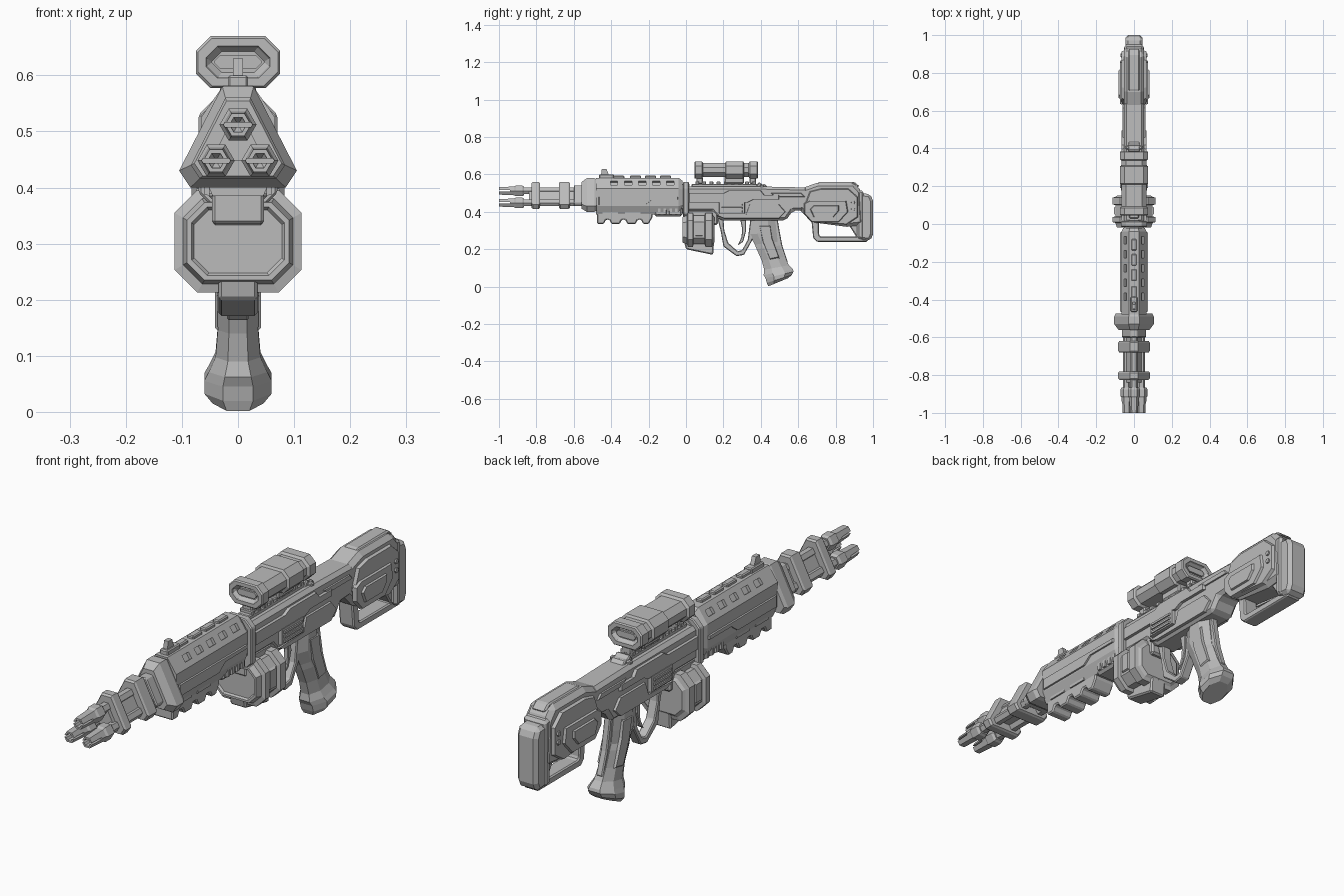
import bpy, bmesh
from math import cos, sin, pi
from mathutils import Vector

cube = bpy.data.objects.get("Cube")
if cube:
    bpy.data.objects.remove(cube, do_unlink=True)

grey = bpy.data.materials.new("plain_grey")
grey.use_nodes = True
grey.diffuse_color = (0.5, 0.5, 0.5, 1)
grey.node_tree.nodes["Principled BSDF"].inputs["Base Color"].default_value = (0.5, 0.5, 0.5, 1)


def finish(name, bm, bevel=0.0):
    bmesh.ops.recalc_face_normals(bm, faces=bm.faces)
    mesh = bpy.data.meshes.new(name)
    bm.to_mesh(mesh)
    bm.free()
    mesh.materials.append(grey)
    ob = bpy.data.objects.new(name, mesh)
    bpy.context.collection.objects.link(ob)
    if bevel:
        mod = ob.modifiers.new("edges", 'BEVEL')
        mod.width, mod.segments, mod.limit_method = bevel, 1, 'ANGLE'
    return ob


def add_loft(bm, rings, closed=False):
    """Bridge equal rings of points; cap the ends, or join last to first."""
    vs = [[bm.verts.new(p) for p in r] for r in rings]
    n = len(vs[0])
    for a, b in zip(vs, vs[1:] + vs[:1] if closed else vs[1:]):
        for i in range(n):
            bm.faces.new((a[i], a[(i + 1) % n], b[(i + 1) % n], b[i]))
    if not closed:
        bm.faces.new(vs[0])
        bm.faces.new(vs[-1])


def loft(name, rings, bevel=0.0):
    bm = bmesh.new()
    add_loft(bm, rings)
    return finish(name, bm, bevel)


def at_x(pts, x):
    return [(x, y, z) for y, z in pts]


def side(name, pts, hw, bevel=0.0):
    """Side outline extruded across the whole width."""
    return loft(name, [at_x(pts, -hw), at_x(pts, hw)], bevel)


def panels(name, pts, x0, x1, taper=0.9):
    """Raised panel on both flanks, slightly smaller on its outer face."""
    c = sum((Vector(p) for p in pts), Vector((0, 0))) / len(pts)
    small = [c + (Vector(p) - c) * taper for p in pts]
    bm = bmesh.new()
    for s in (-1, 1):
        add_loft(bm, [at_x(pts, s * x0), at_x(small, s * x1)])
    return finish(name, bm)


def frame(name, outer, inner, hw, bevel=0.0):
    bm = bmesh.new()
    add_loft(bm, [at_x(outer, -hw), at_x(outer, hw), at_x(inner, hw), at_x(inner, -hw)], True)
    return finish(name, bm, bevel)


def rect(y0, y1, z0, z1):
    return [(y0, z0), (y1, z0), (y1, z1), (y0, z1)]


def box(name, hx, y0, y1, z0, z1, bevel=0.0):
    return side(name, rect(y0, y1, z0, z1), hx, bevel)


def octagon(hx, z0, z1, c, y):
    half = [(hx - c, z0), (hx, z0 + c), (hx, z1 - c), (hx - c, z1)]
    return [(x, y, z) for x, z in half + [(-x, z) for x, z in reversed(half)]]


def hexagon(x, z, r, y):
    return [(x + r * cos(i * pi / 3), y, z + r * sin(i * pi / 3)) for i in range(6)]


def triangle(y, s):
    half = [(.085, .40), (.105, .43), (.028, .58)]
    return [(x * s, y, .48 + (z - .48) * s) for x, z in half + [(-x, z) for x, z in reversed(half)]]


def cut(ob, cutter):
    cutter.hide_render = True
    mod = ob.modifiers.new("cut", 'BOOLEAN')
    mod.object, mod.operation, mod.solver = cutter, 'DIFFERENCE', 'EXACT'
    bpy.context.view_layer.objects.active = ob
    bpy.ops.object.modifier_apply(modifier=mod.name)
    bpy.data.objects.remove(cutter, do_unlink=True)


# Three barrels with slotted, hollow muzzles
for tag, x, z in (("top", 0, .512), ("left", .039, .448), ("right", -.039, .448)):
    loft(tag + "_barrel", [hexagon(x, z, .02, y) for y in (-.88, -.5)])
    loft(tag + "_barrel_collar", [hexagon(x, z, r, y) for r, y in
                                  ((.026, -.92), (.033, -.91), (.033, -.875), (.026, -.865))])
    muzzle = loft(tag + "_muzzle", [hexagon(x, z, r, y) for r, y in
                                    ((.002, -.95), (.014, -.965), (.015, -1), (.023, -1), (.028, -.9))])
    bm = bmesh.new()
    add_loft(bm, [[(x + sx, y, z + sz) for y, sz in rect(-1.1, -.94, -.004, .004)] for sx in (-.05, .05)])
    cut(muzzle, finish("slot_cutter", bm))

# Triangular clamps and shroud
for i, (a, b) in enumerate(((-.825, -.78), (-.68, -.62))):
    loft(f"barrel_clamp_{i + 1}", [triangle(y, s) for y, s in
                                   ((a, .74), (a + .008, .8), (b - .008, .8), (b, .74))])
loft("barrel_core", [triangle(y, .4) for y in (-.84, -.5)])
loft("shroud_neck", [triangle(y, .62) for y in (-.6, -.5)], .004)
loft("shroud", [triangle(y, s) for y, s in ((-.56, .78), (-.53, 1), (-.49, 1), (-.475, .92))])

# Handguard with slanted vents
half = [(.045, .385), (.066, .43), (.066, .525), (.026, .582)]
guard = half + [(-x, z) for x, z in reversed(half)]
handguard = loft("handguard", [[(x * s, y, .48 + (z - .48) * s) for x, z in guard]
                               for y, s in ((-.48, 1), (-.04, 1), (-.02, .85))])
bm = bmesh.new()
out, up = Vector((.057, 0, .040)).normalized(), Vector((-.040, 0, .057)).normalized()
for y in (-.385, -.31, -.235, -.16, -.085):
    for s in (-1, 1):
        ring = []
        for d in (-.012, .03):
            pts = [Vector((.046, y, .5535)) + out * d + up * u + Vector((0, v, 0))
                   for v, u in rect(-.02, .02, -.013, .013)]
            ring.append([(s * p.x, p.y, p.z) for p in pts])
        add_loft(bm, ring)
cut(handguard, finish("vent_cutter", bm))
for i, y in enumerate((-.36, -.27, -.19, -.11)):
    box(f"guard_top_block_{i + 1}", .014, y - .03, y + .03, .57, .594, .004)
panels("guard_side_rib", [(-.47, .435), (-.22, .435), (-.18, .465), (-.04, .465), (-.04, .48), (-.47, .48)],
       .06, .073, .97)
box("front_sight_base", .018, -.465, -.385, .57, .6, .004)
side("front_sight", [(-.455, .59), (-.41, .59), (-.425, .63), (-.45, .63)], .009)

# Lower rail with teeth
teeth = [(-.475, .43), (-.475, .335)]
for k in range(3):
    y = -.44 + k * .085
    teeth += [(y, .335), (y + .012, .358), (y + .03, .358), (y + .042, .335)]
side("lower_rail", teeth + [(-.2, .335), (-.18, .37), (-.18, .43)], .046, .005)
panels("rail_slot_rib", rect(-.45, -.36, .388, .405), .04, .052)
panels("rail_slot_rib_rear", rect(-.33, -.24, .388, .405), .04, .052)
box("guard_rear_lower", .052, -.17, -.02, .375, .45, .01)
for i in range(4):
    y = -.15 + i * .03
    panels(f"guard_rib_{i + 1}", rect(y, y + .015, .385, .425), .045, .06)
loft("guard_joint", [octagon(.052, .39, .55, .03, y) for y in (-.04, .02)])
loft("receiver_ring", [octagon(.07, .36, .56, .03, y) for y in (-.015, .015)], .004)

# Receiver
side("receiver", [(0, .535), (.42, .535), (.65, .53), (.65, .41), (.57, .405), (.535, .355),
                  (.18, .355), (.14, .40), (0, .40)], .054, .014)
panels("receiver_upper_plate", [(.01, .50), (.2, .50), (.23, .515), (.4, .515), (.42, .49), (.5, .49),
                                (.5, .465), (.36, .465), (.33, .45), (.01, .45)], .05, .066, .97)
panels("receiver_lower_plate", [(.16, .38), (.2, .365), (.5, .365), (.535, .40), (.5, .44), (.34, .44),
                                (.32, .385)], .05, .062, .96)
panels("ejection_port", rect(.175, .315, .39, .455), .05, .068, .95)
for z in (.402, .420, .438):
    panels("port_rib", rect(.185, .305, z - .005, z + .005), .06, .073)
panels("stock_neck_rib", [(.45, .50), (.62, .50), (.64, .48), (.47, .48)], .05, .06)

# Top rail and rear sight
box("top_rail", .026, .03, .4, .525, .55, .004)
for i in range(9):
    y = .05 + i * .038
    box(f"rail_tooth_{i + 1}", .028, y, y + .02, .545, .563, .003)
side("rear_sight", [(.37, .53), (.44, .53), (.42, .55), (.41, .545), (.39, .56)], .03, .004)
box("charging_lever", .045, .395, .415, .53, .545, .004)

# Scope: flanged body with recessed lenses
loft("scope", [octagon(.075 - d, .577 + d, .67 - d, .026 - d * .3, y) for y, d in
               ((.062, .028), (.052, .02), (.045, .018), (.045, .004), (.05, 0), (.085, 0), (.092, .009),
                (.21, .009), (.215, 0), (.305, 0), (.31, .009), (.335, .009), (.342, 0), (.38, 0),
                (.385, .004), (.385, .018), (.378, .02), (.368, .028))])
loft("front_lens", [octagon(.042, .612, .636, .01, y) for y in (.054, .07)])
loft("rear_lens", [octagon(.042, .612, .636, .01, y) for y in (.36, .376)])
box("scope_mount", .032, .205, .31, .55, .59, .006)
box("scope_front_foot", .022, .055, .09, .55, .585, .005)
box("scope_rear_foot", .022, .34, .375, .55, .585, .005)

# Drum magazine: two flanges around a narrower body
loft("magazine", [octagon(.113 - d, .213 + d, .395 - d, .04 - d * .4, y) for y, d in
                  ((-.01, .035), (-.018, .03), (-.018, .022), (.006, .015), (.01, 0), (.037, 0), (.04, .014),
                   (.1, .014), (.104, 0), (.14, 0), (.144, .015), (.152, .025))])
panels("magazine_side_plate", rect(.05, .09, .27, .35), .095, .106)
side("magazine_foot", [(-.01, .24), (.15, .24), (.145, .17), (.0, .2)], .035, .006)
side("magazine_well", [(-.015, .41), (.17, .41), (.17, .33), (-.015, .33)], .048, .008)

# Trigger and guard
frame("trigger_guard", [(.165, .375), (.185, .3), (.2, .215), (.27, .163), (.31, .17), (.355, .25), (.37, .375)],
      [(.2, .365), (.205, .3), (.225, .235), (.275, .19), (.30, .195), (.33, .25), (.345, .365)], .02, .004)
side("trigger", [(.29, .36), (.32, .36), (.322, .3), (.305, .24), (.275, .22), (.297, .265), (.3, .31)], .01, .003)

# Grip: eight-sided sections from front and back edge points
rings = []
for yf, zf, yb, zb, w in ((.35, .37, .475, .37, .038), (.338, .28, .485, .29, .038), (.368, .225, .49, .24, .033),
                          (.378, .2, .502, .22, .037), (.405, .14, .525, .16, .036), (.418, .09, .55, .115, .04),
                          (.415, .062, .572, .092, .052), (.425, .045, .575, .08, .06), (.432, .02, .565, .062, .06),
                          (.44, .002, .545, .045, .045)):
    f, b = Vector((0, yf, zf)), Vector((0, yb, zb))
    rings.append([f.lerp(b, t) + Vector((s * w, 0, 0)) for t, s in
                  ((0, -.45), (.3, -1), (.7, -1), (1, -.45), (1, .45), (.7, 1), (.3, 1), (0, .45))])
loft("grip", rings)
side("grip_back_strap", [(.45, .36), (.49, .36), (.5, .3), (.515, .22), (.545, .13), (.52, .13), (.48, .24)],
     .014, .004)
panels("grip_side_plate", [(.39, .33), (.45, .33), (.46, .26), (.5, .15), (.45, .14), (.41, .24)], .03, .041)

# Stock body, cheek rest, lower loop and butt pad
stock = [(.6, .52), (.63, .53), (.7, .555), (.9, .555), (.94, .51), (.95, .33), (.86, .32), (.67, .345), (.6, .42)]
side("stock", stock, .054, .018)
side("cheek_rest", [(.68, .535), (.71, .56), (.9, .56), (.93, .535)], .03, .006)
panels("stock_flank", [(.66, .51), (.72, .525), (.87, .525), (.92, .48), (.92, .37), (.86, .33), (.68, .345),
                       (.63, .43)], .05, .066, .95)
panels("stock_panel", [(.63, .445), (.66, .46), (.86, .46), (.87, .40), (.82, .345), (.67, .345), (.63, .39)],
       .06, .075, .94)
panels("stock_panel_ridge", [(.66, .415), (.68, .435), (.82, .435), (.82, .405), (.79, .37), (.68, .37)],
       .07, .083, .9)
for z in (.415, .45):
    panels("stock_bolt", [(.893 + .011 * cos(i * pi / 3), z + .011 * sin(i * pi / 3)) for i in range(6)], .06, .072)
frame("stock_loop", [(.67, .36), (.68, .26), (.7, .24), (.97, .24), (.99, .36)],
      [(.71, .345), (.712, .275), (.72, .268), (.91, .268), (.86, .345)], .032, .008)
pad = [(.93, .25), (.985, .245), (1, .28), (1, .46), (.985, .495), (.93, .5)]
side("butt_pad", pad, .045, .014)
side("butt_pad_seam", [(.915, .26), (.95, .25), (.95, .51), (.915, .52)], .05, .01)
